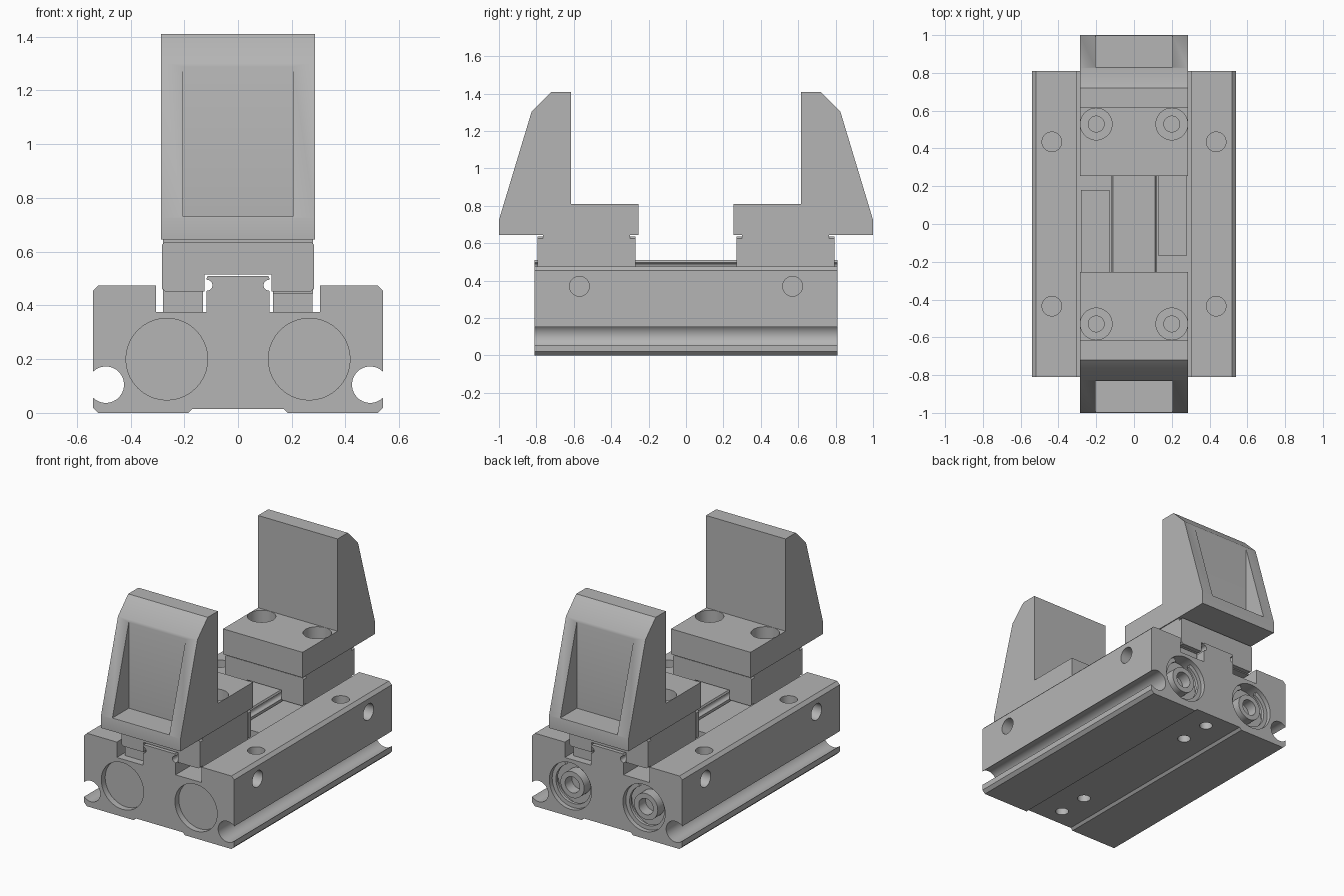
import bpy
import bmesh
from math import radians, sin, cos
from mathutils import Matrix, Vector

cube = bpy.data.objects.get("Cube")
if cube:
    bpy.data.objects.remove(cube, do_unlink=True)

GREY = (0.46, 0.46, 0.46, 1.0)
metal = bpy.data.materials.new("grey metal")
metal.use_nodes = True
metal.diffuse_color = GREY
metal.node_tree.nodes["Principled BSDF"].inputs["Base Color"].default_value = GREY


def to_object(name, bm):
    bmesh.ops.recalc_face_normals(bm, faces=bm.faces[:])
    mesh = bpy.data.meshes.new(name)
    bm.to_mesh(mesh)
    bm.free()
    mesh.materials.append(metal)
    obj = bpy.data.objects.new(name, mesh)
    bpy.context.collection.objects.link(obj)
    return obj


def add_prism(bm, pts, axis, lo, hi):
    """Extrude a profile: (x, z) along y, or (y, z) along x."""
    place = (lambda a, b: (a, lo, b)) if axis == "y" else (lambda a, b: (lo, a, b))
    face = bm.faces.new([bm.verts.new(place(a, b)) for a, b in pts])
    new = bmesh.ops.extrude_face_region(bm, geom=[face])["geom"]
    step = Vector((0, hi - lo, 0) if axis == "y" else (hi - lo, 0, 0))
    bmesh.ops.translate(bm, vec=step, verts=[v for v in new if isinstance(v, bmesh.types.BMVert)])


def prism(name, pts, axis, lo, hi):
    bm = bmesh.new()
    add_prism(bm, pts, axis, lo, hi)
    return to_object(name, bm)


def box(name, x, y, z):
    pts = [(x[0], z[0]), (x[1], z[0]), (x[1], z[1]), (x[0], z[1])]
    return prism(name, pts, "y", *y)


def add_cylinder(bm, start, end, radius):
    a, b = Vector(start), Vector(end)
    turn = (b - a).to_track_quat("Z", "Y").to_matrix().to_4x4()
    bmesh.ops.create_cone(bm, cap_ends=True, segments=40, radius1=radius, radius2=radius,
                          depth=(b - a).length, matrix=Matrix.Translation((a + b) / 2) @ turn)


def activate(obj):
    bpy.ops.object.select_all(action="DESELECT")
    obj.select_set(True)
    bpy.context.view_layer.objects.active = obj


def cut(obj, bm):
    cutter = to_object("cutter", bm)
    cutter.hide_render = True
    mod = obj.modifiers.new("cut", "BOOLEAN")
    mod.operation = "DIFFERENCE"
    mod.solver = "EXACT"
    mod.object = cutter
    activate(obj)
    bpy.ops.object.modifier_apply(modifier=mod.name)
    bpy.data.objects.remove(cutter, do_unlink=True)


def smooth(obj):
    activate(obj)
    bpy.ops.object.shade_smooth_by_angle(angle=radians(30))


def arc(cx, cz, r, start, end, steps):
    angles = [radians(start + (end - start) * i / steps) for i in range(steps + 1)]
    return [(cx + r * cos(t), cz + r * sin(t)) for t in angles]


def mirrored(half):
    return half + [(-x, z) for x, z in reversed(half)]


# Body with side grooves, channel and central guide rail
half = [(0.17, 0.015), (0.185, 0), (0.52, 0), (0.54, 0.02)]
half += arc(0.492, 0.105, 0.068, -45, -315, 20)
half += [(0.54, 0.455), (0.52, 0.475), (0.305, 0.475), (0.305, 0.375), (0.118, 0.375), (0.118, 0.452)]
half += arc(0.115, 0.475, 0.02, -90, -270, 8)
half += [(0.118, 0.498), (0.112, 0.51)]
END = 0.81
body = prism("body", mirrored(half), "y", -END, END)

# Mounting holes and piston bores
holes = bmesh.new()
PORT_X, PORT_Z = 0.265, 0.2
for sx in (-1, 1):
    for sy in (-1, 1):
        add_cylinder(holes, (sx * 0.435, sy * 0.435, 0.6), (sx * 0.435, sy * 0.435, 0.25), 0.052)
        add_cylinder(holes, (sx * 0.7, sy * 0.57, 0.37), (sx * 0.42, sy * 0.57, 0.37), 0.053)
    x = sx * PORT_X
    add_cylinder(holes, (x, -1, PORT_Z), (x, -END + 0.04, PORT_Z), 0.152)
    add_cylinder(holes, (x, 1, PORT_Z), (x, END - 0.09, PORT_Z), 0.152)
for y in (-0.69, -0.48, 0.48, 0.69):
    add_cylinder(holes, (0, y, -0.1), (0, y, 0.15), 0.04)
cut(body, holes)
smooth(body)

# Back port fittings: split retaining ring and hollow boss
for side, sx in (("right", -1), ("left", 1)):
    x = sx * PORT_X
    ring = arc(x, PORT_Z, 0.152, 115, 425, 40) + arc(x, PORT_Z, 0.125, 425, 115, 40)
    smooth(prism(side + "_retaining_ring", ring, "y", END - 0.05, END - 0.03))
    bm = bmesh.new()
    add_cylinder(bm, (x, END - 0.1, PORT_Z), (x, END - 0.02, PORT_Z), 0.085)
    boss = to_object(side + "_port_boss", bm)
    bore = bmesh.new()
    add_cylinder(bore, (x, END - 0.09, PORT_Z), (x, END + 0.1, PORT_Z), 0.052)
    cut(boss, bore)
    smooth(boss)

# Drive bars lying in the channel beside the rail
box("right_drive_bar", (-0.28, -0.13), (-0.76, 0.18), (0.374, 0.446))
box("left_drive_bar", (0.13, 0.277), (-0.17, 0.76), (0.374, 0.446))

# Carriages and jaws, one at each end
block = mirrored([(0.13, 0.52), (0.13, 0.445), (0.28, 0.445), (0.28, 0.646)])
cap = mirrored([(0.125, 0.515), (0.125, 0.452), (0.27, 0.452), (0.283, 0.462),
                (0.283, 0.626), (0.274, 0.635)])
jaw_side = [(0.255, 0.645), (0.255, 0.81), (0.615, 0.81), (0.615, 1.41),
            (0.72, 1.41), (0.825, 1.305), (1.0, 0.725), (1.0, 0.645)]
for side, sy in (("front", -1), ("back", 1)):
    prism(side + "_carriage", block, "y", sy * 0.3, sy * 0.765)
    prism(side + "_carriage_inner_cap", cap, "y", sy * 0.27, sy * 0.3)
    prism(side + "_carriage_outer_cap", cap, "y", sy * 0.765, sy * 0.795)

    jaw = prism(side + "_jaw", [(sy * y, z) for y, z in jaw_side], "x", -0.286, 0.286)
    cuts = bmesh.new()
    # Pocket in the sloped outer face
    pocket = [(sy * y, z) for y, z in ((0.83, 0.73), (1.1, 0.73), (1.1, 1.3), (0.83, 1.3))]
    add_prism(cuts, pocket, "x", -0.205, 0.205)
    # Counterbored screw holes
    for sx in (-1, 1):
        x, y = sx * 0.2, sy * 0.529
        add_cylinder(cuts, (x, y, 0.9), (x, y, 0.71), 0.084)
    cut(jaw, cuts)
    bores = bmesh.new()
    for sx in (-1, 1):
        add_cylinder(bores, (sx * 0.2, sy * 0.529, 0.76), (sx * 0.2, sy * 0.529, 0.6), 0.042)
    cut(jaw, bores)
    smooth(jaw)
